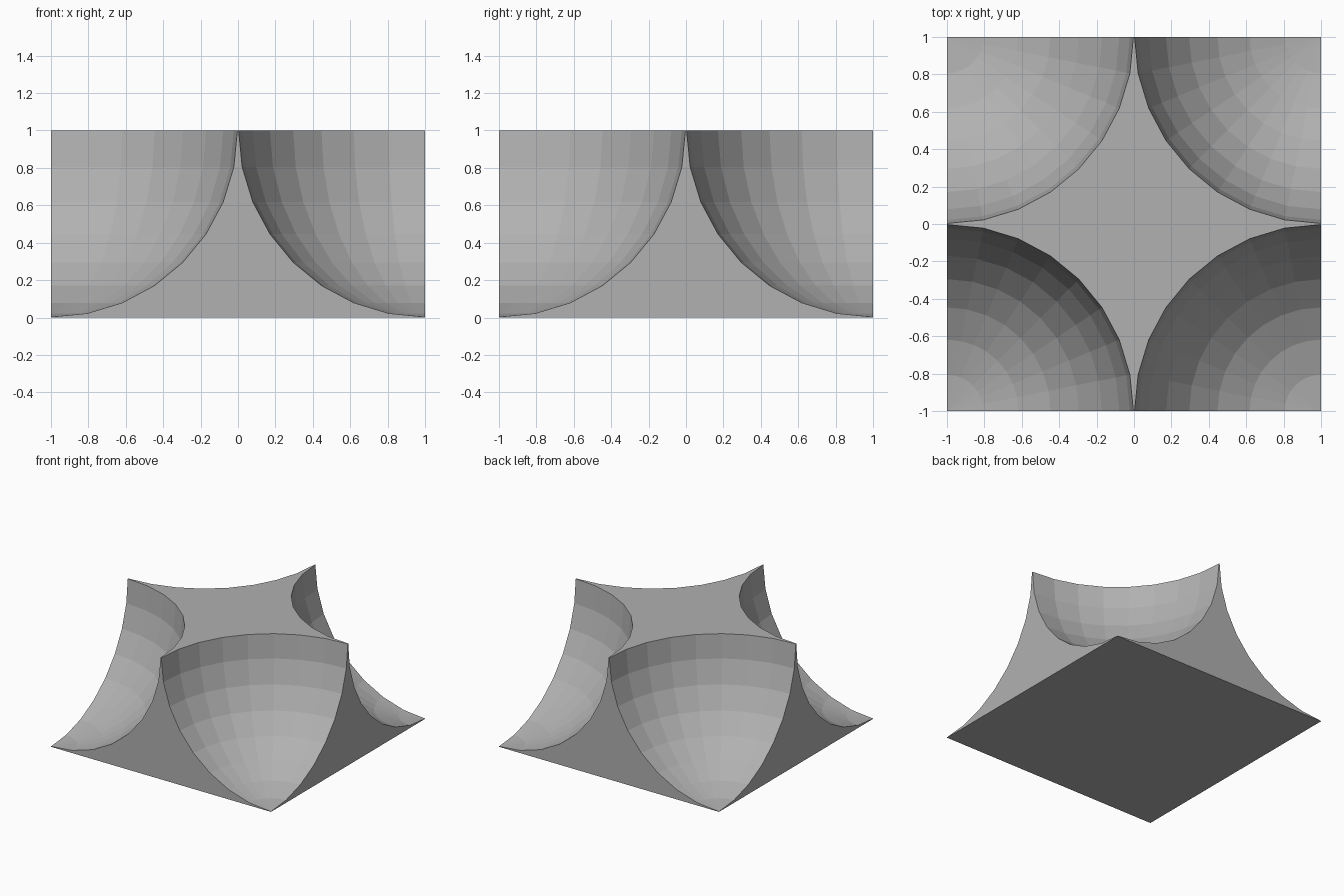
import bpy, bmesh
from mathutils import Matrix

if "Cube" in bpy.data.objects:
    bpy.data.objects.remove(bpy.data.objects["Cube"])

RADIUS = 0.997  # just under 1 so the spikes stay joined

# Mid grey finish
grey = bpy.data.materials.new("mid_grey")
grey.diffuse_color = (0.44, 0.44, 0.44, 1)
grey.use_nodes = True
grey.node_tree.nodes["Principled BSDF"].inputs["Base Color"].default_value = grey.diffuse_color


def make_object(name, bm):
    mesh = bpy.data.meshes.new(name)
    bm.to_mesh(mesh)
    bm.free()
    mesh.materials.append(grey)
    obj = bpy.data.objects.new(name, mesh)
    bpy.context.collection.objects.link(obj)
    return obj


# Slab standing on the ground
bm = bmesh.new()
bmesh.ops.create_cube(bm, size=1, matrix=Matrix.Translation((0, 0, 0.5)) @ Matrix.Diagonal((2, 2, 1, 1)))
body = make_object("scooped_block", bm)

# Four faceted spheres centred on the top corners
bm = bmesh.new()
for x in (-1, 1):
    for y in (-1, 1):
        bmesh.ops.create_uvsphere(bm, u_segments=32, v_segments=16, radius=RADIUS,
                                  matrix=Matrix.Translation((x, y, 1)))
cutter = make_object("corner_sphere_cutter", bm)
cutter.hide_render = True
cutter.display_type = 'WIRE'

# Scoop the corners out
cut = body.modifiers.new("corner_scoops", 'BOOLEAN')
cut.operation = 'DIFFERENCE'
cut.solver = 'EXACT'
cut.object = cutter
